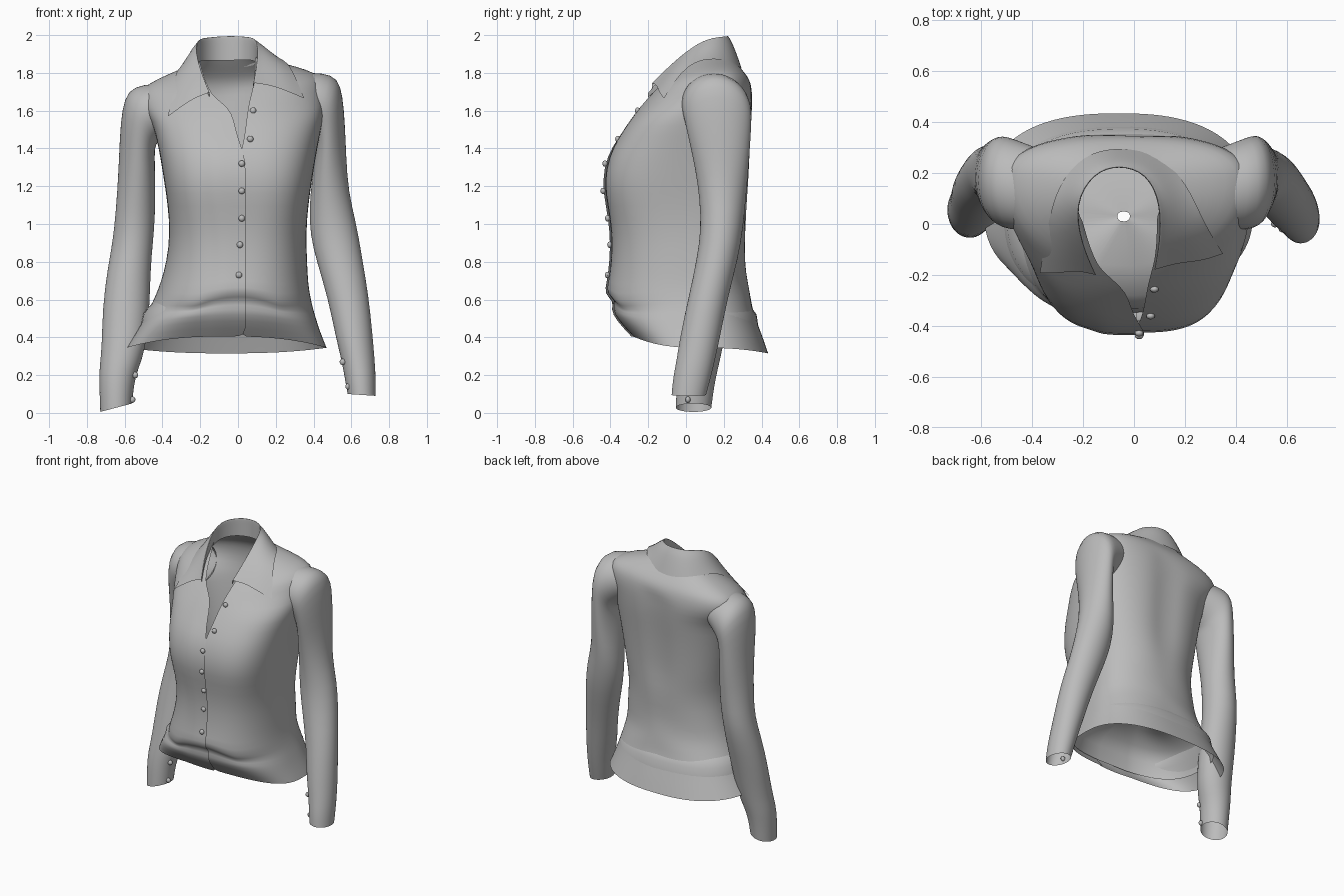
import bpy
import bmesh
from math import sin, cos, asin, pi, exp
from mathutils import Vector
from mathutils.bvhtree import BVHTree

if "Cube" in bpy.data.objects:
    bpy.data.objects.remove(bpy.data.objects["Cube"], do_unlink=True)


def make_material(name, rgb):
    mat = bpy.data.materials.new(name)
    mat.use_nodes = True
    mat.diffuse_color = (*rgb, 1)
    mat.node_tree.nodes["Principled BSDF"].inputs["Base Color"].default_value = (*rgb, 1)
    return mat


cloth = make_material("grey cloth", (0.5, 0.5, 0.5))


def finish(name, bm, levels=0):
    """Turn a bmesh into a smooth shaded object."""
    bmesh.ops.recalc_face_normals(bm, faces=bm.faces)
    mesh = bpy.data.meshes.new(name)
    bm.to_mesh(mesh)
    obj = bpy.data.objects.new(name, mesh)
    bpy.context.collection.objects.link(obj)
    mesh.materials.append(cloth)
    for poly in mesh.polygons:
        poly.use_smooth = True
    if levels:
        mod = obj.modifiers.new("Smooth", "SUBSURF")
        mod.levels = mod.render_levels = levels


def loft(rows, closed=False):
    """Skin a list of equally long point rows with quads."""
    bm = bmesh.new()
    grid = [[bm.verts.new(p) for p in row] for row in rows]
    count = len(grid[0])
    for low, high in zip(grid, grid[1:]):
        for i in range(count if closed else count - 1):
            j = (i + 1) % count
            bm.faces.new((low[i], low[j], high[j], high[i]))
    return bm


# Torso rings: front z, side z, back z, half width, front y, back y
body = [
    (.405, .345, .315, .53, -.28, .435),
    (.49, .43, .42, .485, -.36, .40),
    (.55, .50, .50, .455, -.39, .37),
    (.595, .56, .56, .43, -.37, .35),
    (.635, .62, .62, .41, -.425, .335),
    (.69, .69, .69, .39, -.41, .325),
    (.80, .80, .80, .372, -.395, .318),
    (.95, .95, .95, .36, -.39, .318),
    (1.1, 1.1, 1.1, .372, -.415, .32),
    (1.22, 1.22, 1.22, .39, -.435, .325),
    (1.36, 1.36, 1.36, .412, -.41, .335),
    (1.46, 1.46, 1.46, .432, -.355, .345),
    (1.55, 1.56, 1.56, .455, -.295, .355),
]
# Yoke rings: the same, then centre x, side y and the neck opening edges
yoke = [
    (1.62, 1.645, 1.65, .49, -.245, .358, -.03, .14, -.05, .055),
    (1.68, 1.73, 1.72, .49, -.19, .35, -.03, .16, -.13, .07),
    (1.715, 1.775, 1.765, .44, -.155, .335, -.03, .165, -.15, .08),
    (1.75, 1.815, 1.80, .34, -.125, .31, -.03, .16, -.17, .085),
    (1.79, 1.855, 1.845, .22, -.095, .272, -.04, .13, -.19, .09),
    (1.81, 1.885, 1.895, .165, -.08, .235, -.06, .10, -.2, .09),
]
opening = {1.46: (-.005, .035), 1.56: (-.02, .045)}
COLUMNS = 64


def torso_ring(zf, zs, zb, hw, yf, yb, cx, yc, left, right):
    # squarer over the bust, rounder at the hem, waist and shoulders
    front_n = 2.5 + .7 * exp(-((zs - 1.2) / .25) ** 2) - .5 * (zs > 1.6)
    back_n = 2.5 - .4 * exp(-((zs - .85) / .25) ** 2)

    def edge_angle(x):
        u = max(-.98, min(.98, (x - cx) / hw))
        return asin(abs(u) ** (front_n / 2)) * (1 if u > 0 else -1)

    start, end = edge_angle(right), 2 * pi + edge_angle(left)
    shear = .06 * max(0, min(1, (zs - 1.4) / .3))
    row = []
    for i in range(COLUMNS):
        t = start + (end - start) * i / (COLUMNS - 1)
        s, c = sin(t), cos(t)
        power = 2 / (front_n if c > 0 else back_n)
        x = cx + hw * abs(s) ** power * (1 if s > 0 else -1)
        y = yc + ((yf - yc) if c > 0 else (yb - yc)) * abs(c) ** power
        z = zs + ((zf if c > 0 else zb) - zs) * c * c + shear * x
        if c < 0:
            # spine hollow and slanting waist folds
            y -= .02 * exp(-(x / .1) ** 2) * max(0, min(1, (zs - .8) / .4)) * (zs < 1.7)
            y += .010 * sin(22 * zs + 7 * abs(x)) * exp(-((zs - .8) / .25) ** 2)
        else:
            # arched fold over the tucked front hem
            z -= .06 * c * min(1, (x / .22) ** 2) * exp(-((zs - .6) / .08) ** 2)
        # overlapping front panel
        if zs < 1.4 and i > COLUMNS - 4:
            y -= .01
        row.append((x, y, z))
    return row


rings = []
for zf, zs, zb, hw, yf, yb in body:
    left, right = opening.get(zs, (.04, .01))
    centre = -.06 * max(0, (.85 - zs) / .5)
    rings.append(torso_ring(zf, zs, zb, hw, yf, yb, centre, .06, left, right))
rings += [torso_ring(*ring) for ring in yoke]
torso_bm = loft(rings)
surface = BVHTree.FromBMesh(torso_bm)
finish("shirt_body", torso_bm, 1)

# Domed lining that closes the inside above the hem
middle = Vector((-.04, .03, 0))
lining = []
for scale, rise in ((.97, 0), (.93, .1), (.8, .17), (.5, .22), (.05, .24)):
    lining.append([middle + (Vector(p) - middle) * scale
                   + Vector((0, 0, p[2] * (1 - scale) + rise)) for p in rings[1][:-4]])
finish("inner_lining", loft(lining, closed=True))


def front_y(x, z, default):
    hit = surface.ray_cast(Vector((x, -2, z)), Vector((0, 1, 0)))[0]
    return hit.y if hit else default


# Sleeves: inner x, inner z, outer x, outer z, centre y, half depth
right_sleeve = [
    (-.36, 1.50, -.40, 1.745, .14, .16),
    (-.41, 1.45, -.50, 1.74, .15, .178),
    (-.435, 1.42, -.583, 1.712, .165, .182),
    (-.44, 1.385, -.615, 1.61, .172, .173),
    (-.44, 1.33, -.627, 1.46, .18, .158),
    (-.435, 1.22, -.635, 1.30, .19, .14),
    (-.44, 1.04, -.645, 1.06, .20, .12),
    (-.45, .90, -.665, .90, .20, .115),
    (-.46, .75, -.695, .76, .175, .112),
    (-.47, .55, -.715, .56, .13, .11),
    (-.485, .33, -.725, .34, .085, .105),
    (-.53, .23, -.735, .24, .065, .105),
    (-.55, .15, -.735, .14, .05, .10),
    (-.56, .05, -.73, .005, .04, .095),
]
left_sleeve = [
    (.32, 1.51, .35, 1.80, .14, .16),
    (.37, 1.47, .45, 1.802, .15, .178),
    (.405, 1.44, .53, 1.775, .165, .184),
    (.41, 1.40, .555, 1.68, .172, .176),
    (.405, 1.34, .567, 1.53, .18, .162),
    (.39, 1.24, .575, 1.36, .19, .14),
    (.375, 1.08, .585, 1.17, .195, .122),
    (.385, .94, .625, 1.0, .19, .115),
    (.41, .81, .66, .83, .168, .107),
    (.48, .60, .69, .62, .117, .107),
    (.515, .40, .715, .41, .075, .105),
    (.55, .27, .725, .27, .05, .102),
    (.565, .18, .73, .18, .03, .1),
    (.58, .10, .73, .09, .015, .092),
]


def sleeve(name, table):
    rows = []
    for xi, zi, xo, zo, yc, depth in table:
        mid = Vector(((xi + xo) / 2, yc, (zi + zo) / 2))
        across = Vector(((xo - xi) / 2, 0, (zo - zi) / 2))
        ring = []
        for k in range(24):
            a = 2 * pi * k / 24
            crease = 1 + .03 * sin(2 * a + 14 * mid.z) * (.3 < mid.z < 1.3)
            ring.append(mid + (across * cos(a) + Vector((0, depth * sin(a), 0))) * crease)
        rows.append(ring)
    finish(name, loft(rows, closed=True), 1)


sleeve("right_sleeve", right_sleeve)
sleeve("left_sleeve", left_sleeve)

# Collar: fold line point, outer edge point, stand height
collar = [
    ((-.15, -.2, 1.70), (-.37, -.15, 1.57), .03),
    ((-.205, -.08, 1.835), (-.335, .02, 1.8), .05),
    ((-.232, .08, 1.985), (-.30, .15, 1.845), .12),
    ((-.16, .2, 1.995), (-.2, .275, 1.835), .13),
    ((-.06, .232, 2.005), (-.06, .305, 1.815), .14),
    ((.05, .2, 2.0), (.1, .275, 1.84), .13),
    ((.105, .08, 1.985), (.21, .16, 1.885), .12),
    ((.1, -.08, 1.85), (.275, .02, 1.855), .05),
    ((.08, -.18, 1.75), (.35, -.1, 1.665), .03),
]
columns = []
for i, (fold, edge, height) in enumerate(collar):
    fold, edge = Vector(fold), Vector(edge)
    leaf = [fold.lerp(edge, f) + Vector((0, 0, lift))
            for f, lift in ((.08, 0), (.35, .015), (.7, .01), (1, 0))]
    if i in (0, 1, 7, 8):
        for p in leaf:
            p.y = min(p.y, front_y(p.x, p.z, p.y) - .018)
    stand = fold - Vector((0, 0, height))
    columns.append([stand, fold.lerp(stand, .4), fold] + leaf)
collar_bm = loft(columns)
crease = collar_bm.edges.layers.float.new("crease_edge")
for e in collar_bm.edges:
    if e.is_boundary:
        e[crease] = 1
finish("collar", collar_bm, 2)


def button(name, x, y, z):
    bm = bmesh.new()
    bmesh.ops.create_uvsphere(bm, u_segments=12, v_segments=8, radius=.017)
    for v in bm.verts:
        v.co = Vector((v.co.x + x, v.co.y * .8 + y, v.co.z + z))
    finish(name, bm)


# Front and cuff buttons
front_buttons = [(.08, 1.6), (.065, 1.45), (.02, 1.32), (.02, 1.175),
                 (.02, 1.03), (.01, .89), (.005, .73)]
for n, (x, z) in enumerate(front_buttons):
    button(f"front_button_{n + 1}", x, front_y(x, z, -.4) - .002, z)
for n, spot in enumerate([(-.545, .01, .2), (-.56, .01, .07),
                          (.555, .0, .27), (.585, -.02, .14)]):
    button(f"cuff_button_{n + 1}", *spot)
